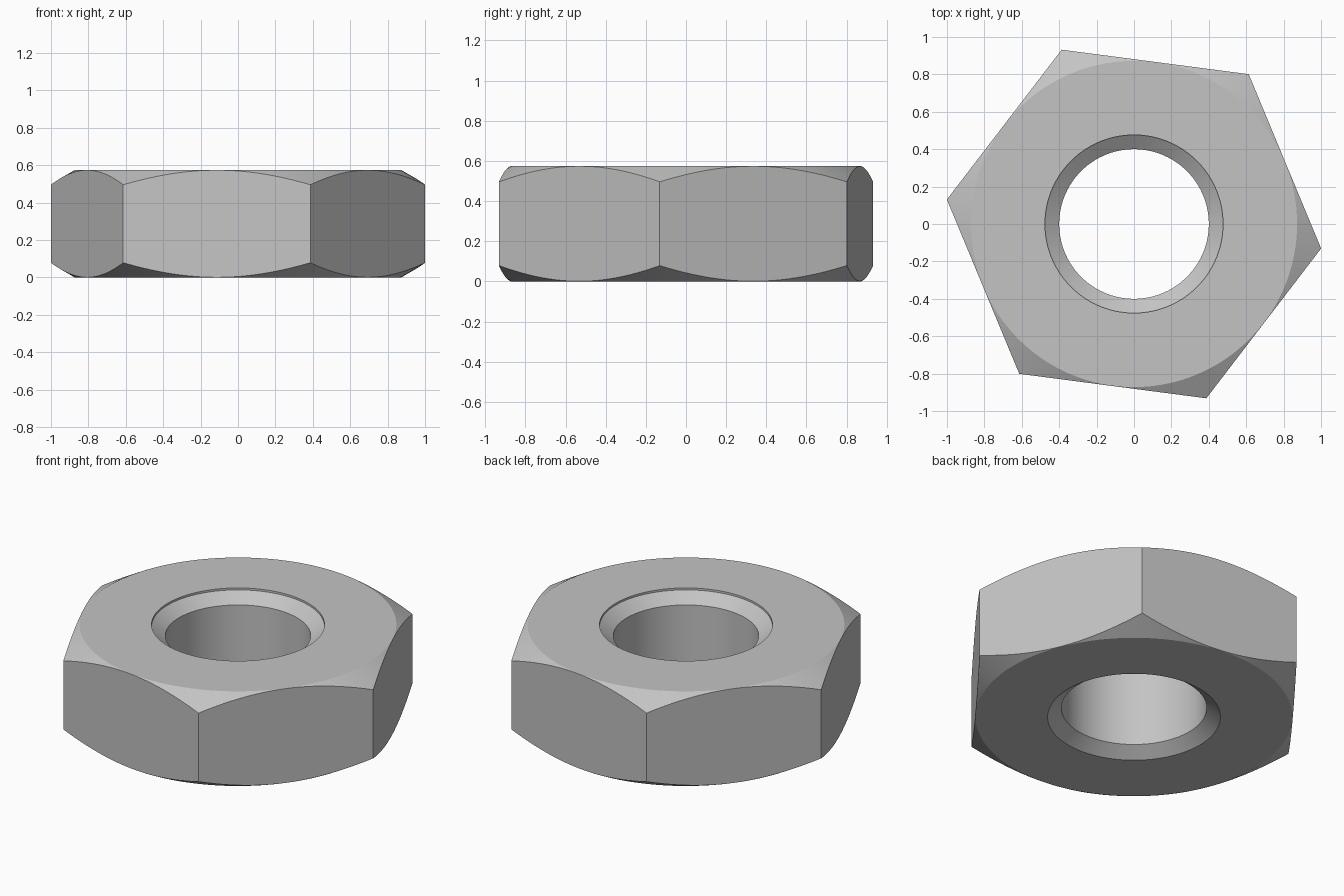
import bpy, bmesh
from math import cos, sin, pi, radians

cube = bpy.data.objects.get("Cube")
if cube:
    bpy.data.objects.remove(cube, do_unlink=True)

# Main dimensions
HEIGHT = 0.575
CORNER_R = 1.009          # centre to hexagon corner
FLAT_R = CORNER_R * cos(pi / 6)
FACE_R = 0.872            # flat ring on top and bottom
CORNER_DROP = 0.079       # chamfer depth at the corners
BORE_R, SINK_R = 0.4, 0.476
SINK_DEPTH, LIP = 0.056, 0.012
TURN = radians(-7.45)     # direction of one corner
SEGMENTS = 144

steel = bpy.data.materials.new("steel grey")
steel.use_nodes = True
colour = (0.55, 0.55, 0.55, 1)
steel.diffuse_color = colour
steel.node_tree.nodes["Principled BSDF"].inputs["Base Color"].default_value = colour


def section(angle):
    """Closed (radius, z) cross-section of the nut at an angle from a corner."""
    side_r = FLAT_R / cos(angle % (pi / 3) - pi / 6)
    drop = CORNER_DROP * (side_r - FACE_R) / (CORNER_R - FACE_R)
    return [
        (BORE_R, SINK_DEPTH), (SINK_R, 0), (FACE_R, 0),
        (side_r, drop), (side_r, HEIGHT - drop),
        (FACE_R, HEIGHT), (SINK_R, HEIGHT), (SINK_R, HEIGHT - LIP),
        (BORE_R, HEIGHT - LIP - SINK_DEPTH),
    ]


# Sweep the section round the axis
bm = bmesh.new()
rings = []
for i in range(SEGMENTS):
    a = 2 * pi * i / SEGMENTS
    rings.append([bm.verts.new((r * cos(a + TURN), r * sin(a + TURN), z))
                  for r, z in section(a)])
for i, ring in enumerate(rings):
    after = rings[(i + 1) % SEGMENTS]
    for j in range(len(ring)):
        k = (j + 1) % len(ring)
        bm.faces.new((ring[j], after[j], after[k], ring[k]))
bmesh.ops.recalc_face_normals(bm, faces=bm.faces)

mesh = bpy.data.meshes.new("hex_nut")
bm.to_mesh(mesh)
bm.free()
mesh.materials.append(steel)
nut = bpy.data.objects.new("hex_nut", mesh)
bpy.context.collection.objects.link(nut)

# Round surfaces smooth, chamfer and hexagon edges sharp
bpy.ops.object.select_all(action='DESELECT')
nut.select_set(True)
bpy.context.view_layer.objects.active = nut
bpy.ops.object.shade_smooth_by_angle(angle=radians(22))
